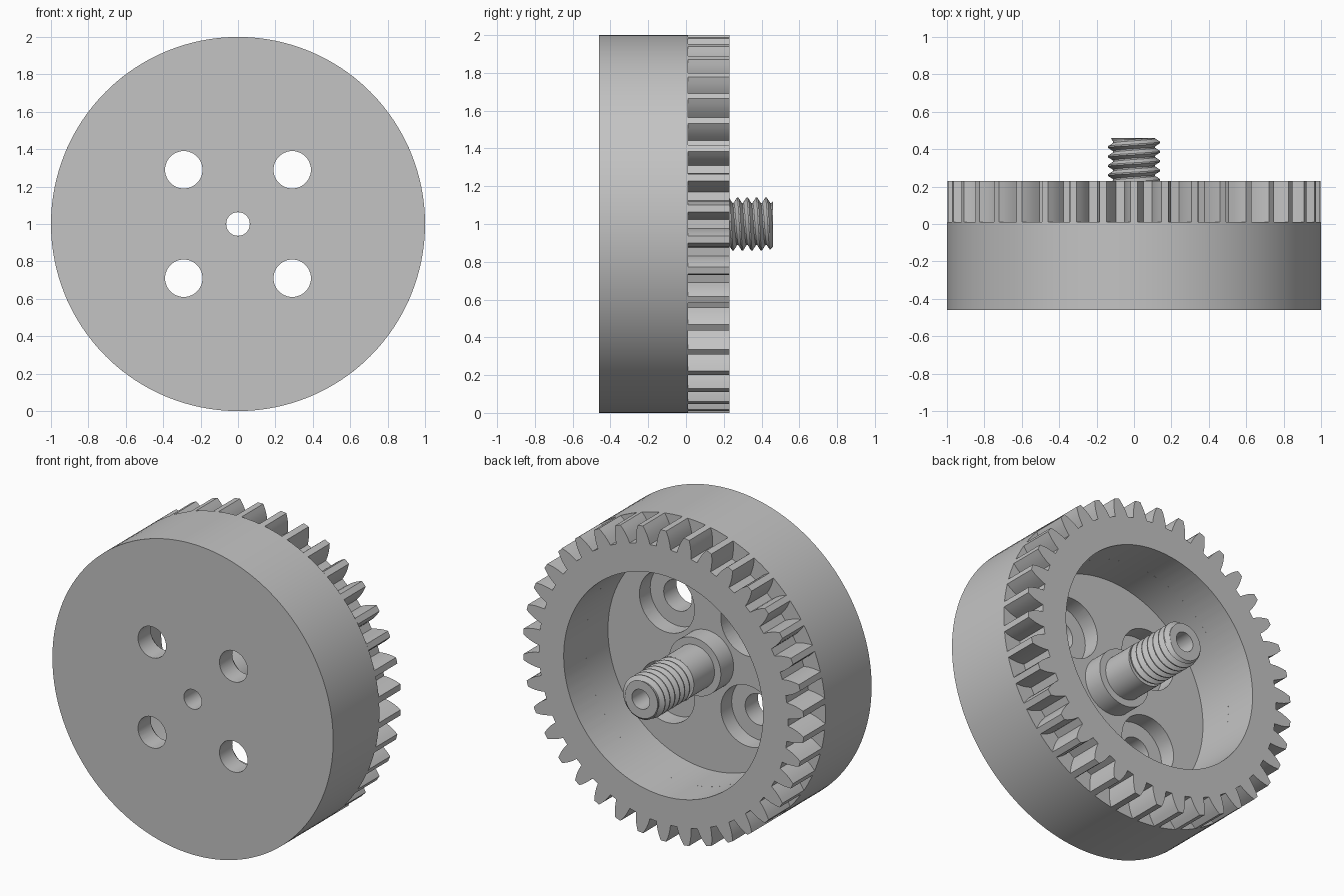
import bpy, bmesh, math
from mathutils import Vector

cube = bpy.data.objects.get("Cube")
if cube:
    bpy.data.objects.remove(cube, do_unlink=True)

# One plain metal colour
metal = bpy.data.materials.new("plain grey metal")
metal.use_nodes = True
grey = (0.55, 0.55, 0.55, 1)
metal.diffuse_color = grey
metal.node_tree.nodes["Principled BSDF"].inputs["Base Color"].default_value = grey

FRONT, STEP, BACK, TIP = -0.46, 0.01, 0.23, 0.46
FLOOR, COLLAR, THREAD = -0.22, -0.09, 0.12
POCKET, BORE, SHAFT = 0.71, 0.063, 0.14
TURN = 2 * math.pi


def polar(r, y, t):
    """Point about the wheel axis, angle measured from the top."""
    return Vector((r * math.sin(t), y, r * math.cos(t)))


def finish(name, bm, centre=(0, 0, 1)):
    bmesh.ops.remove_doubles(bm, verts=bm.verts, dist=1e-5)
    bmesh.ops.recalc_face_normals(bm, faces=bm.faces)
    mesh = bpy.data.meshes.new(name)
    bm.to_mesh(mesh)
    bm.free()
    obj = bpy.data.objects.new(name, mesh)
    bpy.context.collection.objects.link(obj)
    obj.location = centre
    mesh.materials.append(metal)
    return obj


def skin(name, rings, centre=(0, 0, 1)):
    """Join a closed loop of point rings; each ring ends where it began."""
    bm = bmesh.new()
    rows = [[bm.verts.new(p) for p in ring] for ring in rings]
    for a, b in zip(rows, rows[1:] + rows[:1]):
        for i in range(len(a) - 1):
            bm.faces.new((a[i], a[i + 1], b[i + 1], b[i]))
    return finish(name, bm, centre)


def lathe(name, profile, sides, centre=(0, 0, 1)):
    return skin(name, [[polar(r, y, TURN * i / sides) for i in range(sides + 1)]
                       for r, y in profile], centre)


def smooth(obj):
    bpy.ops.object.select_all(action="DESELECT")
    obj.select_set(True)
    bpy.context.view_layer.objects.active = obj
    bpy.ops.object.shade_smooth_by_angle(angle=math.radians(25))


# Wheel body with pocket, central collar and plain shaft
body = lathe("wheel_body", [
    (BORE, FRONT), (1, FRONT), (1, STEP), (POCKET, STEP), (POCKET, FLOOR),
    (0.185, FLOOR), (0.185, COLLAR), (SHAFT, COLLAR), (SHAFT, THREAD),
    (BORE, THREAD)], 128)

# Four counterbored bolt holes
for sx in (-1, 1):
    for sz in (-1, 1):
        cutter = lathe("bolt_hole_cutter", [
            (0, -0.6), (0.1, -0.6), (0.1, -0.33), (0.196, -0.33),
            (0.196, -0.15), (0, -0.15)], 48, (0.29 * sx, 0, 1 + 0.29 * sz))
        cutter.hide_render = True
        cut = body.modifiers.new("bolt_hole", "BOOLEAN")
        cut.operation, cut.solver, cut.object = "DIFFERENCE", "EXACT", cutter
        bpy.context.view_layer.objects.active = body
        bpy.ops.object.modifier_apply(modifier=cut.name)
        bpy.data.objects.remove(cutter, do_unlink=True)
smooth(body)

# Toothed ring: half a tooth flank, mirrored and repeated
TEETH = 38
flank = [(0.8875, 0.057), (0.92, 0.05), (0.95, 0.041), (0.975, 0.031), (1, 0.019)]
tooth = [(r, -a) for r, a in flank] + [(r, a) for r, a in reversed(flank)]
outline = [(r, a + TURN * k / TEETH) for k in range(TEETH) for r, a in tooth]
outline.append((outline[0][0], outline[0][1] + TURN))
ring = skin("gear_ring", [
    [polar(r, STEP, a) for r, a in outline],
    [polar(r, BACK, a) for r, a in outline],
    [polar(POCKET, BACK, a) for r, a in outline],
    [polar(POCKET, STEP, a) for r, a in outline]])
smooth(ring)

# Right-handed screw thread with a hollow core and a chamfered tip
PITCH, DEPTH, SIDES = 0.05, 0.028, 48


def thread_point(start, t):
    y = min(max(THREAD + PITCH * (start + t / TURN), THREAD), TIP)
    f = ((y - THREAD) / PITCH - t / TURN) % 1
    groove = min(max(min((f - 0.15) / 0.35, (1 - f) / 0.35), 0), 1)
    return polar(min(SHAFT - DEPTH * groove, 0.12 + TIP - y), y, t)


angles = [TURN * i / SIDES for i in range(SIDES + 1)]
turns = math.ceil((TIP - THREAD) / PITCH) + 1
rings = [[polar(BORE, THREAD, t) for t in angles]]
for k in range(-2, turns):
    for part in (0, 0.15, 0.5, 0.65):
        rings.append([thread_point(k + part, t) for t in angles])
rings.append([polar(BORE, TIP, t) for t in angles])
smooth(skin("screw_thread", rings))
